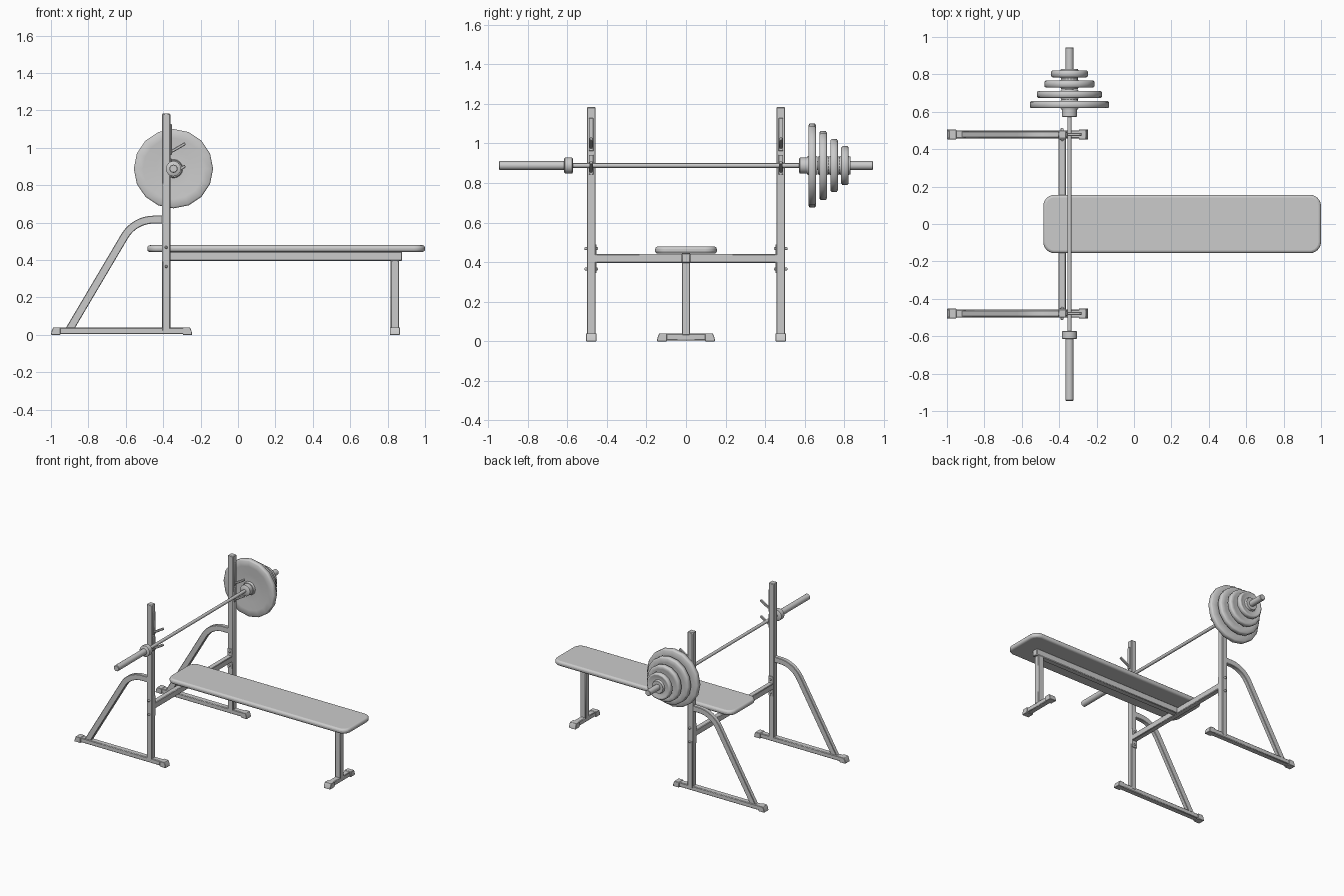
import bpy, bmesh, math
from mathutils import Vector

if "Cube" in bpy.data.objects:
    bpy.data.objects.remove(bpy.data.objects["Cube"])


def finish(name, bm, bevel=0.0, segs=2, angle=35):
    bmesh.ops.recalc_face_normals(bm, faces=bm.faces)
    me = bpy.data.meshes.new(name)
    bm.to_mesh(me)
    bm.free()
    ob = bpy.data.objects.new(name, me)
    bpy.context.collection.objects.link(ob)
    bpy.ops.object.select_all(action='DESELECT')
    ob.select_set(True)
    bpy.context.view_layer.objects.active = ob
    bpy.ops.object.shade_smooth_by_angle(angle=math.radians(angle))
    if bevel:
        m = ob.modifiers.new("edge_round", 'BEVEL')
        m.width, m.segments, m.limit_method = bevel, segs, 'ANGLE'
    return ob


def box(name, lo, hi, bevel=0.004):
    bm = bmesh.new()
    bmesh.ops.create_cube(bm, size=1)
    for v in bm.verts:
        v.co = Vector((lo[i] + (v.co[i] + 0.5) * (hi[i] - lo[i]) for i in range(3)))
    return finish(name, bm, bevel, 1)


def end_cap(name, centre, direction, length, width, height=0.04):
    """Block with a sloped outer face; centre is the outer bottom point."""
    d = Vector(direction)
    side = Vector((-d.y, d.x, 0)) * width / 2
    c = Vector(centre)
    prof = [c, c + Vector((0, 0, height * 0.5)) - d * 0.003,
            c - d * 0.012 + Vector((0, 0, height)),
            c - d * length + Vector((0, 0, height)), c - d * length]
    bm = bmesh.new()
    a = [bm.verts.new(p + side) for p in prof]
    b = [bm.verts.new(p - side) for p in prof]
    bm.faces.new(a)
    bm.faces.new(b)
    for i in range(5):
        j = (i + 1) % 5
        bm.faces.new((a[i], a[j], b[j], b[i]))
    return finish(name, bm, 0.002, 1, 20)


def lathe(name, x, z, profile, sides, closed=False, angle=40):
    """Turn (radius, y) points around an axis along y."""
    bm = bmesh.new()
    rings = [[bm.verts.new((x + r * math.cos(2 * math.pi * k / sides), y,
                            z + r * math.sin(2 * math.pi * k / sides)))
              for k in range(sides)] for r, y in profile]
    pairs = list(zip(rings, rings[1:] + rings[:1]))
    for p, q in pairs if closed else pairs[:-1]:
        for k in range(sides):
            n = (k + 1) % sides
            bm.faces.new((p[k], p[n], q[n], q[k]))
    if not closed:
        bm.faces.new(rings[0])
        bm.faces.new(rings[-1])
    return finish(name, bm, angle=angle)


def strut(name, path, y, thick, depth):
    """Rectangular tube swept along an (x, z) path."""
    pts = [Vector(p) for p in path]
    bm = bmesh.new()
    rings = []
    for i, p in enumerate(pts):
        t = (pts[min(i + 1, len(pts) - 1)] - pts[max(i - 1, 0)]).normalized()
        n = Vector((-t.y, t.x)) * thick / 2
        rings.append([bm.verts.new((p.x + s * n.x, y + e * depth / 2, p.y + s * n.y))
                      for s, e in ((1, 1), (1, -1), (-1, -1), (-1, 1))])
    for a, b in zip(rings, rings[1:]):
        for k in range(4):
            n = (k + 1) % 4
            bm.faces.new((a[k], a[n], b[n], b[k]))
    bm.faces.new(rings[0])
    bm.faces.new(rings[-1])
    return finish(name, bm, 0.003, 1)


UX, UY = -0.384, 0.479            # upright centre
BX, BZ = -0.345, 0.888            # barbell axis

# Rack frames, one per side
bend = math.radians(59.4)
brace = [(-0.906, 0.02)]
for i in range(9):
    a = bend * (1 - i / 8)
    brace.append((-0.451 - 0.18 * math.sin(a), 0.436 + 0.18 * math.cos(a)))
brace.append((UX - 0.01, 0.616))

for s, tag in ((-1, "front"), (1, "back")):
    y = s * UY
    box(f"{tag}_upright", (UX - 0.022, y - 0.022, 0.02), (UX + 0.022, y + 0.022, 1.183))
    box(f"{tag}_base_rail", (-0.97, y - 0.021, 0.004), (-0.27, y + 0.021, 0.038))
    end_cap(f"{tag}_base_cap_left", (-1.0, y, 0), (-1, 0, 0), 0.05, 0.052)
    end_cap(f"{tag}_base_cap_right", (-0.245, y, 0), (1, 0, 0), 0.05, 0.052)
    strut(f"{tag}_brace", brace, y, 0.042, 0.032)
    # mounting plate and bolts for the crossbar
    yi = y - s * 0.024
    box(f"{tag}_mount_plate", (UX - 0.02, yi - 0.004, 0.345), (UX + 0.02, yi + 0.004, 0.49), 0.001)
    for k, z in enumerate((0.365, 0.468)):
        lathe(f"{tag}_bolt_{k}", UX, z, [(0.004, y - 0.035), (0.008, y - 0.03),
              (0.008, y + 0.03), (0.004, y + 0.035)], 8)
    # bar hooks: backing plate and angled peg
    for k, z in enumerate((0.862, 0.982)):
        box(f"{tag}_hook_plate_{k}", (UX + 0.015, y - 0.012, z - 0.02),
            (UX + 0.03, y + 0.012, z + (0.08 if k == 0 else 0.145)), 0.002)
        strut(f"{tag}_hook_peg_{k}", [(UX, z - 0.012), (-0.345, z + 0.004),
              (-0.282, z + 0.041)], y, 0.016, 0.016)

# Crossbar, spine and far leg
box("crossbar", (UX - 0.02, -UY, 0.396), (UX + 0.02, UY, 0.441))
box("bench_spine", (UX + 0.018, -0.022, 0.396), (0.877, 0.022, 0.444))
box("bench_leg", (0.816, -0.021, 0.03), (0.861, 0.021, 0.40))
box("bench_foot", (0.818, -0.12, 0.004), (0.859, 0.12, 0.038))
for s, tag in ((-1, "front"), (1, "back")):
    end_cap(f"{tag}_bench_foot_cap", (0.8385, s * 0.147, 0), (0, s, 0), 0.05, 0.054)

# Padded bench top with rounded corners
bm = bmesh.new()
bmesh.ops.create_cube(bm, size=1)
for v in bm.verts:
    v.co = Vector((0.2575 + v.co.x * 1.485, v.co.y * 0.312, 0.461 + v.co.z * 0.036))
upright_edges = [e for e in bm.edges if abs(e.verts[0].co.z - e.verts[1].co.z) > 0.01]
bmesh.ops.bevel(bm, geom=upright_edges, offset=0.06, segments=6, profile=0.5, affect='EDGES')
finish("bench_pad", bm, 0.014, 3, 60)

# Barbell: thin grip, collars and loading sleeves
lathe("bar_grip", BX, BZ, [(0.0115, -0.6), (0.0115, 0.6)], 16)
for s, tag in ((-1, "front"), (1, "back")):
    lathe(f"{tag}_bar_collar", BX, BZ, [(0.034, s * 0.571), (0.041, s * 0.576),
          (0.041, s * 0.611), (0.034, s * 0.616)], 16, angle=50)
    lathe(f"{tag}_bar_sleeve", BX, BZ, [(0.022, s * 0.61), (0.022, s * 0.942),
          (0.019, s * 0.945)], 16)

# Weight plates on the back sleeve, largest inside
for k, R in enumerate((0.212, 0.174, 0.134, 0.098)):
    y = 0.638 + 0.055 * k
    web = 0.05 + 0.3 * (R - 0.05)
    half = [(0.021, 0.027), (0.045, 0.027), (0.05, 0.011), (web, 0.010),
            (R - 0.3 * (R - 0.05), 0.018), (R - 0.008, 0.019), (R, 0.013)]
    prof = [(r, y + d) for r, d in half] + [(r, y - d) for r, d in reversed(half)]
    lathe(f"weight_plate_{k + 1}", BX, BZ, prof, 16, closed=True, angle=60)
